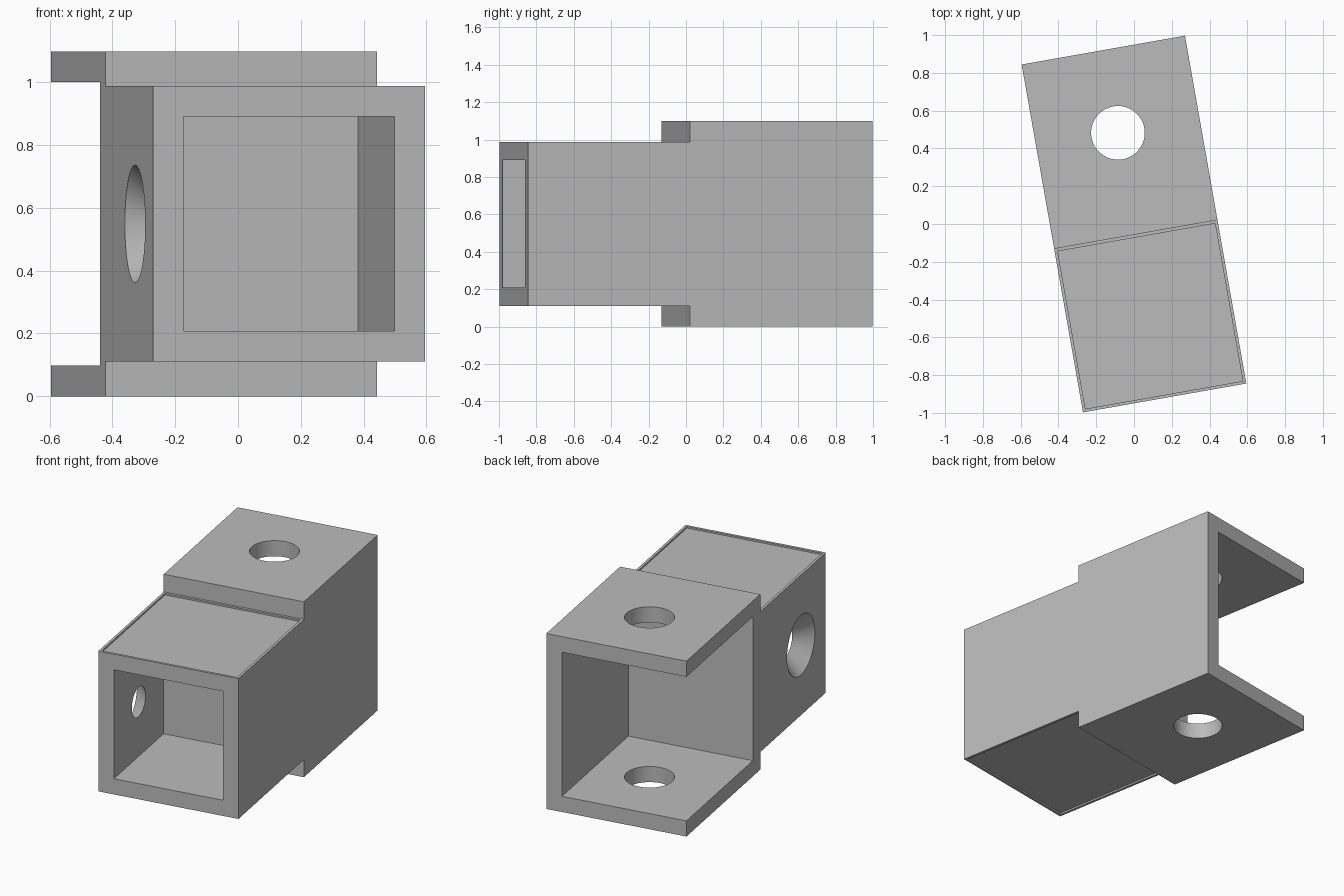
import bpy
import math
from mathutils import Matrix

if "Cube" in bpy.data.objects:
    bpy.data.objects.remove(bpy.data.objects["Cube"], do_unlink=True)

HALF = 0.439                 # half width of the body
FRONT, STEP, BACK = -0.935, -0.056, 0.935
HEIGHT = 1.098
LOW, HIGH = 0.11, 0.988      # socket bottom and top
WALL = 0.098
MID = HEIGHT / 2
TURN = Matrix.Rotation(math.radians(10), 4, "Z")

grey = bpy.data.materials.new("plain grey")
grey.use_nodes = True
colour = (0.5, 0.5, 0.5, 1)
grey.diffuse_color = colour
grey.node_tree.nodes["Principled BSDF"].inputs["Base Color"].default_value = colour


def block(name, x, y, z):
    """Box spanning the given (low, high) ranges."""
    bpy.ops.mesh.primitive_cube_add(size=1)
    ob = bpy.context.object
    ob.name = name
    spans = (x, y, z)
    ob.data.transform(
        Matrix.Translation([(a + b) / 2 for a, b in spans])
        @ Matrix.Diagonal([b - a for a, b in spans] + [1]))
    ob.data.materials.append(grey)
    return ob


def cone(name, r1, r2, depth, matrix):
    bpy.ops.mesh.primitive_cone_add(vertices=64, radius1=r1, radius2=r2, depth=depth)
    ob = bpy.context.object
    ob.name = name
    ob.data.transform(matrix)
    ob.data.materials.append(grey)
    return ob


def carve(target, cutters):
    """Subtract every cutter, then turn and shade the part."""
    for cutter in cutters:
        mod = target.modifiers.new("cut", "BOOLEAN")
        mod.operation = "DIFFERENCE"
        mod.solver = "EXACT"
        mod.object = cutter
        bpy.context.view_layer.objects.active = target
        bpy.ops.object.modifier_apply(modifier=mod.name)
        bpy.data.objects.remove(cutter, do_unlink=True)
    target.data.transform(TURN)
    bpy.ops.object.select_all(action="DESELECT")
    target.select_set(True)
    bpy.context.view_layer.objects.active = target
    bpy.ops.object.shade_smooth_by_angle(angle=math.radians(30))


# Rear bracket: top and bottom plates, one side wall and a front web
bracket = block("rear_bracket", (-HALF, HALF), (STEP, BACK), (0, HEIGHT))
opening = block("bracket_opening", (-1, HALF - WALL), (STEP + WALL, 1.2),
                (WALL, HEIGHT - WALL))
pin_hole = cone("pin_hole", 0.142, 0.142, 2, Matrix.Translation((0, 0.49, MID)))
carve(bracket, [opening, pin_hole])

# Front socket: open square pocket with shallow recesses above and below
socket = block("front_socket", (-HALF, HALF), (FRONT, STEP), (LOW, HIGH))
inner = HALF - WALL
pocket = block("socket_pocket", (-inner, inner), (FRONT - 0.2, FRONT + 0.667),
               (LOW + WALL, HIGH - WALL))
RIM, RECESS = 0.016, 0.01
panels = [block("panel_recess", (-HALF + RIM, HALF - RIM),
                (FRONT + RIM, STEP - RIM), span)
          for span in ((HIGH - RECESS, HIGH + 0.1), (LOW - 0.1, LOW + RECESS))]

# Countersunk hole through the right wall, widest on the outside
R_OUT, R_IN = 0.187, 0.092
slope = (R_OUT - R_IN) / WALL
extra = 0.02
countersink = cone(
    "countersink", R_OUT + slope * extra, R_IN - slope * extra, WALL + 2 * extra,
    Matrix.Translation((-HALF + WALL / 2, -0.602, MID))
    @ Matrix.Rotation(math.radians(90), 4, "Y"))
carve(socket, [pocket, countersink] + panels)
